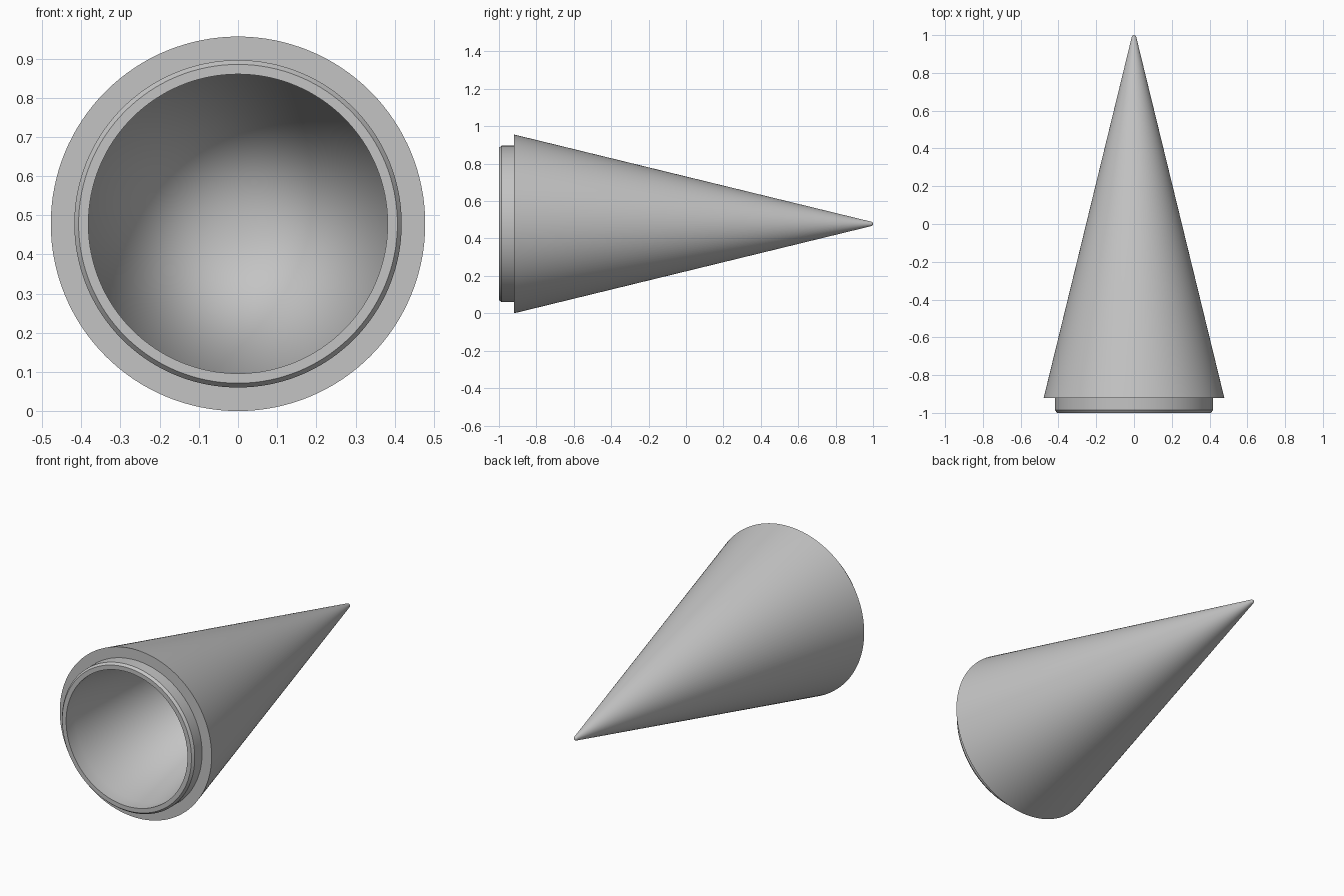
import bpy, bmesh, math
from mathutils import Matrix, Vector

cube = bpy.data.objects.get("Cube")
if cube:
    bpy.data.objects.remove(cube, do_unlink=True)

grey = bpy.data.materials.new("light grey")
grey.use_nodes = True
colour = (0.55, 0.55, 0.55, 1)
grey.diffuse_color = colour
grey.node_tree.nodes["Principled BSDF"].inputs["Base Color"].default_value = colour

R = 0.478          # base radius, also the height of the axis
SHOULDER = -0.92   # where the cone meets the collar
BORE = 0.382       # inner radius

# Cross-section as (radius, y): outer tip to shoulder, collar, hollow inside
tip = 0.012
tip_y = 1 - tip
profile = [(0, 1)]
profile += [(tip * math.sin(a), tip_y + tip * math.cos(a))
            for a in (math.radians(d) for d in (20, 40, 60, 76))]
profile += [
    (R, SHOULDER),
    (0.418, SHOULDER),
    (0.418, -0.986),
    (0.407, -1),
    (BORE, -1),
    (BORE, SHOULDER),
    (0, SHOULDER + BORE * (tip_y - SHOULDER) / (R - tip)),
]

# Revolve the cross-section about the y axis
bm = bmesh.new()
verts = [bm.verts.new((r, y, 0)) for r, y in profile]
edges = [bm.edges.new(pair) for pair in zip(verts, verts[1:])]
bmesh.ops.spin(bm, geom=verts + edges, cent=(0, 0, 0), axis=(0, 1, 0),
               angle=math.tau, steps=128)
bmesh.ops.remove_doubles(bm, verts=bm.verts, dist=0.0001)
bmesh.ops.recalc_face_normals(bm, faces=bm.faces)
bmesh.ops.transform(bm, matrix=Matrix.Translation(Vector((0, 0, R))), verts=bm.verts)

mesh = bpy.data.meshes.new("hollow_cone")
bm.to_mesh(mesh)
bm.free()
mesh.materials.append(grey)
cone = bpy.data.objects.new("hollow_cone", mesh)
bpy.context.collection.objects.link(cone)

# Smooth surfaces with crisp rims
bpy.ops.object.select_all(action="DESELECT")
cone.select_set(True)
bpy.context.view_layer.objects.active = cone
bpy.ops.object.shade_smooth_by_angle(angle=math.radians(30))
